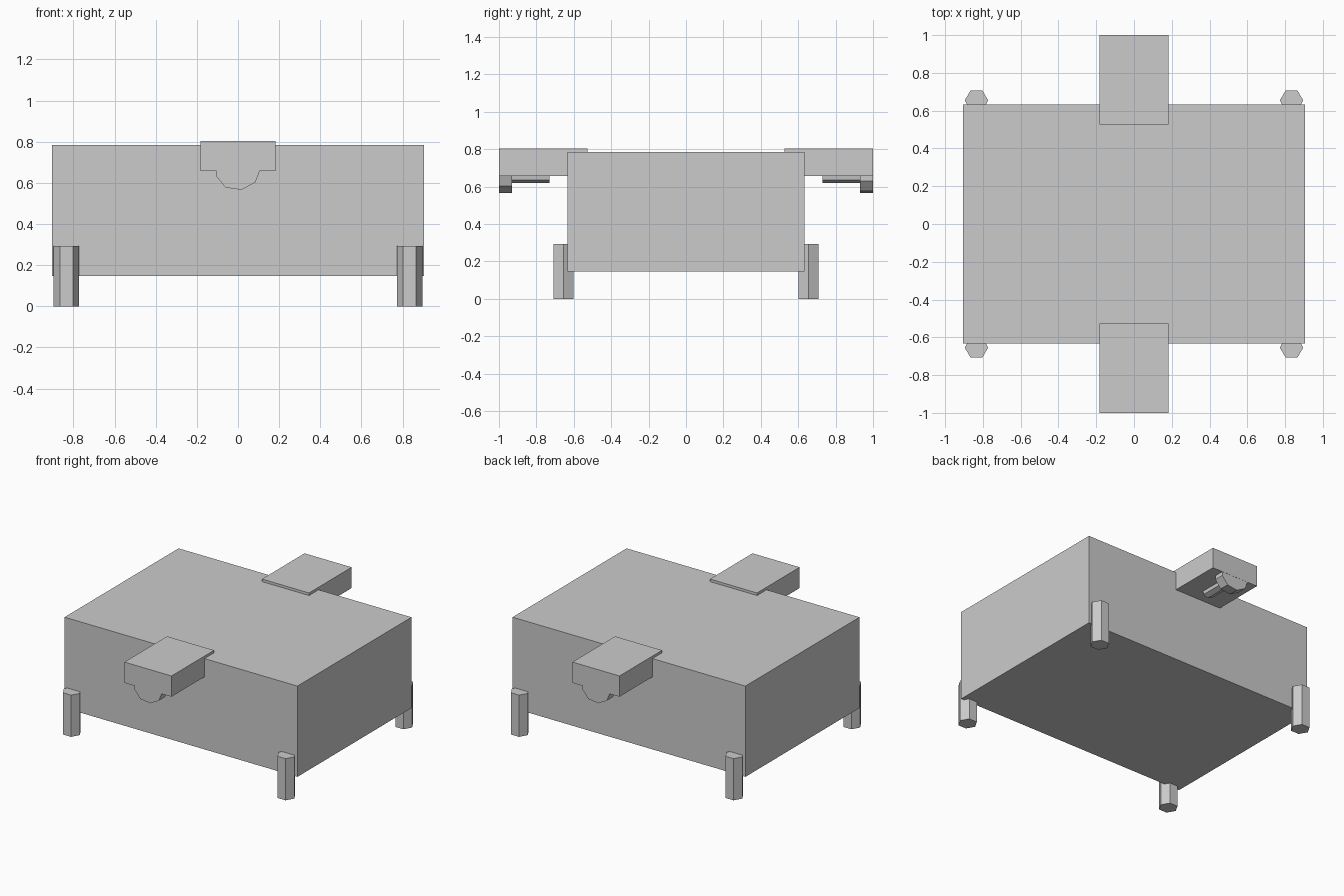
import bpy
from math import pi
from mathutils import Matrix, Vector

cube = bpy.data.objects.get("Cube")
if cube:
    bpy.data.objects.remove(cube, do_unlink=True)

grey = bpy.data.materials.new("plain grey")
grey.use_nodes = True
grey.diffuse_color = (0.6, 0.6, 0.6, 1)
grey.node_tree.nodes["Principled BSDF"].inputs["Base Color"].default_value = (0.6, 0.6, 0.6, 1)


def finish(obj, name):
    obj.name = name
    obj.data.materials.append(grey)
    return obj


def box(name, low, high):
    low, high = Vector(low), Vector(high)
    bpy.ops.mesh.primitive_cube_add(size=1)
    obj = bpy.context.object
    obj.data.transform(Matrix.Translation((low + high) / 2) @ Matrix.Diagonal((high - low).to_4d()))
    return finish(obj, name)


def extrude_y(name, profile, y0, y1):
    """Closed prism from an x-z profile, listed anticlockwise seen from -y."""
    n = len(profile)
    verts = [(x, y, z) for y in (y0, y1) for x, z in profile]
    faces = [tuple(range(n)), tuple(reversed(range(n, 2 * n)))]
    faces += [(i, i + n, (i + 1) % n + n, (i + 1) % n) for i in range(n)]
    mesh = bpy.data.meshes.new(name)
    mesh.from_pydata(verts, [], faces)
    obj = bpy.data.objects.new(name, mesh)
    bpy.context.collection.objects.link(obj)
    return finish(obj, name)


# Main box
box("body", (-0.905, -0.633, 0.147), (0.905, 0.633, 0.785))

# Hexagonal feet straddling the long sides
for x_name, sx in (("left", 1), ("right", -1)):
    for y_name, sy in (("front", -1), ("back", 1)):
        bpy.ops.mesh.primitive_cylinder_add(vertices=6, radius=0.062, depth=0.293)
        foot = bpy.context.object
        foot.data.transform(Matrix.Translation((sx * 0.834, sy * 0.654, 0.1465)) @ Matrix.Rotation(pi / 2, 4, "Z"))
        finish(foot, f"{y_name}_{x_name}_foot")

# Overhanging latches, the back one turned half way round
dial_profile = [(-0.104, 0.68), (-0.104, 0.63), (-0.06, 0.577), (0.017, 0.566),
                (0.085, 0.603), (0.105, 0.657), (0.105, 0.68)]
pin_profile = [(-0.04, 0.67), (-0.035, 0.634), (0, 0.62), (0.035, 0.634), (0.04, 0.67)]
for side, angle in (("front", 0), ("back", pi)):
    parts = [box(f"{side}_latch", (-0.183, -1, 0.657), (0.183, -0.527, 0.803)),
             extrude_y(f"{side}_dial", dial_profile, -0.999, -0.93),
             extrude_y(f"{side}_pin", pin_profile, -0.94, -0.73)]
    for part in parts:
        part.data.transform(Matrix.Rotation(angle, 4, "Z"))
